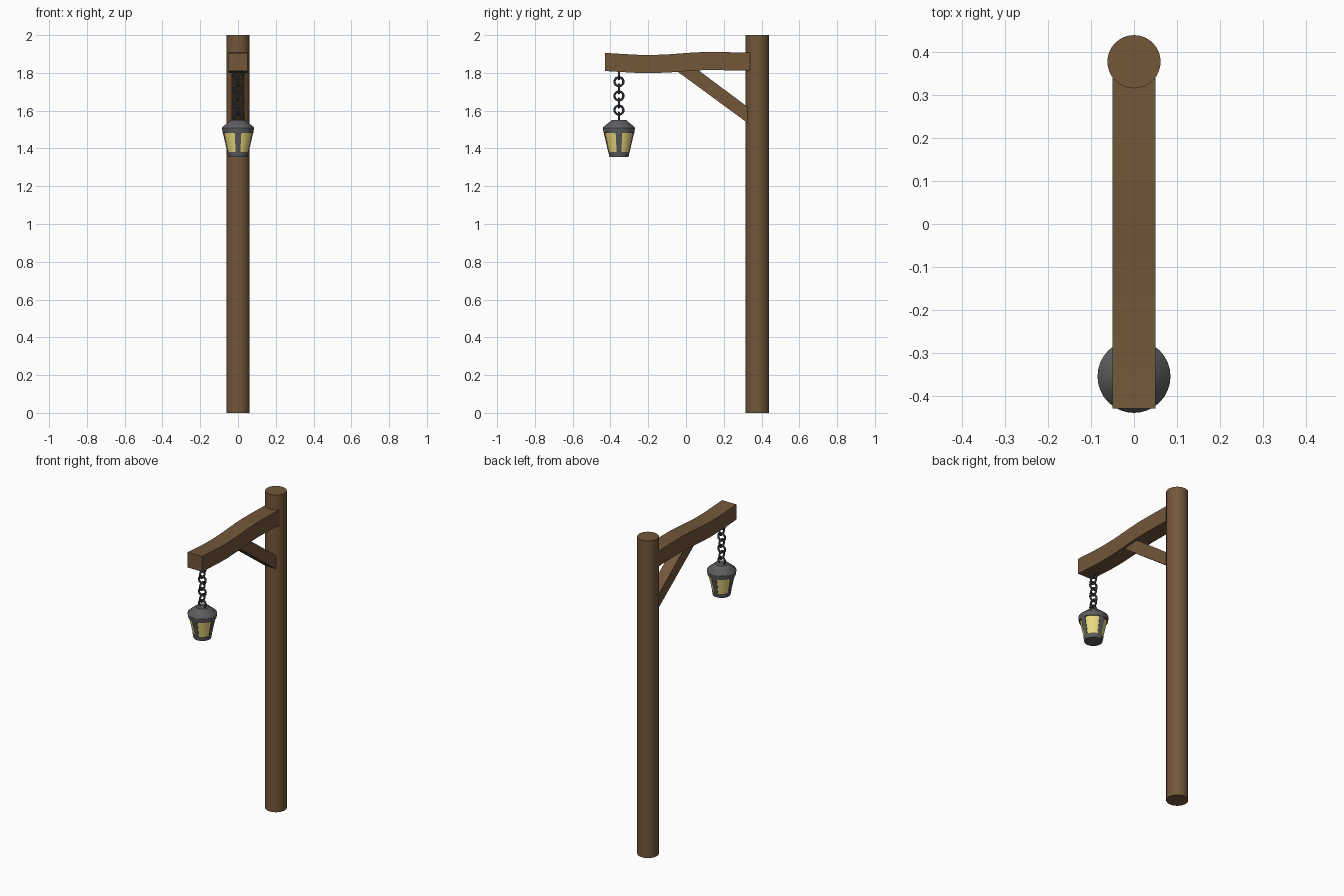
import bpy, bmesh, math
from mathutils import Vector

if "Cube" in bpy.data.objects:
    bpy.data.objects.remove(bpy.data.objects["Cube"])

LY = -0.355   # lantern / chain axis


def material(name, rgb):
    m = bpy.data.materials.new(name)
    m.diffuse_color = (*rgb, 1)
    m.use_nodes = True
    m.node_tree.nodes["Principled BSDF"].inputs["Base Color"].default_value = m.diffuse_color
    return m


WOOD = material("wood", (0.17, 0.095, 0.042))
IRON = material("dark_iron", (0.035, 0.037, 0.04))
METAL = material("lantern_metal", (0.11, 0.11, 0.115))
GLASS = material("lantern_glass", (0.85, 0.72, 0.22))


def finish(bm, name, mat, smooth=True):
    bmesh.ops.recalc_face_normals(bm, faces=bm.faces)
    me = bpy.data.meshes.new(name)
    bm.to_mesh(me)
    bm.free()
    ob = bpy.data.objects.new(name, me)
    bpy.context.collection.objects.link(ob)
    me.materials.append(mat)
    if smooth:
        bpy.ops.object.select_all(action='DESELECT')
        ob.select_set(True)
        bpy.context.view_layer.objects.active = ob
        bpy.ops.object.shade_smooth_by_angle(angle=math.radians(30))
    return ob


def slab(name, outline, half):
    """Extrude a (y, z) outline across x."""
    bm = bmesh.new()
    f = bm.faces.new([bm.verts.new((-half, y, z)) for y, z in outline])
    ext = bmesh.ops.extrude_face_region(bm, geom=[f])['geom']
    vs = [v for v in ext if isinstance(v, bmesh.types.BMVert)]
    bmesh.ops.translate(bm, verts=vs, vec=(2 * half, 0, 0))
    return finish(bm, name, WOOD, smooth=False)


def lathe(name, profile, mat, y=LY, n=32):
    """Capped solid of revolution from (radius, z) points."""
    bm = bmesh.new()
    rings = [[bm.verts.new((r * math.cos(2 * math.pi * i / n),
                            y + r * math.sin(2 * math.pi * i / n), z))
              for i in range(n)] for r, z in profile]
    for a, b in zip(rings, rings[1:]):
        for i in range(n):
            j = (i + 1) % n
            bm.faces.new((a[i], a[j], b[j], b[i]))
    bm.faces.new(rings[0])
    bm.faces.new(rings[-1])
    return finish(bm, name, mat)


# Post
lathe("post", [(0.062, 0), (0.062, 2)], WOOD, y=0.378)

# Gently wavy beam
wave = [(-0.43, 1.858), (-0.35, 1.853), (-0.26, 1.848), (-0.17, 1.847),
        (-0.08, 1.851), (0.01, 1.858), (0.10, 1.863), (0.20, 1.862), (0.34, 1.859)]
H = 0.048
slab("beam", [(y, z - H) for y, z in wave] + [(y, z + H) for y, z in reversed(wave)], 0.05)

# Diagonal brace
slab("brace", [(-0.065, 1.822), (0.33, 1.532), (0.33, 1.617), (0.055, 1.822)], 0.035)

# Chain of alternating round links
for k in range(7):
    bpy.ops.mesh.primitive_torus_add(
        major_segments=20, minor_segments=8, major_radius=0.0235, minor_radius=0.006,
        location=(0, LY, 1.791 - k * 0.0376),
        rotation=(math.pi / 2, 0, 0 if k % 2 == 0 else math.pi / 2))
    link = bpy.context.object
    link.name = f"chain_link_{k + 1}"
    link.data.materials.append(IRON)
    bpy.ops.object.shade_smooth_by_angle(angle=math.radians(60))

# Lantern roof, glass and base
lathe("lantern_roof", [(0.038, 1.55), (0.083, 1.513), (0.085, 1.508),
                       (0.081, 1.482), (0.07, 1.482)], METAL)
lathe("lantern_glass", [(0.076, 1.485), (0.053, 1.375)], GLASS)
lathe("lantern_base", [(0.056, 1.381), (0.051, 1.355)], METAL)

# Four curved ribs between the panes
for q in range(4):
    bm = bmesh.new()
    cols = []
    for s in range(-2, 3):
        a = q * math.pi / 2 + s * 0.11
        d = Vector((math.cos(a), math.sin(a), 0))
        cols.append([bm.verts.new(d * r + Vector((0, LY, z)))
                     for r, z in ((0.072, 1.486), (0.081, 1.486), (0.056, 1.378), (0.048, 1.378))])
    for a, b in zip(cols, cols[1:]):
        for i in range(4):
            j = (i + 1) % 4
            bm.faces.new((a[i], a[j], b[j], b[i]))
    bm.faces.new(cols[0])
    bm.faces.new(cols[-1])
    finish(bm, f"lantern_rib_{q + 1}", METAL)
